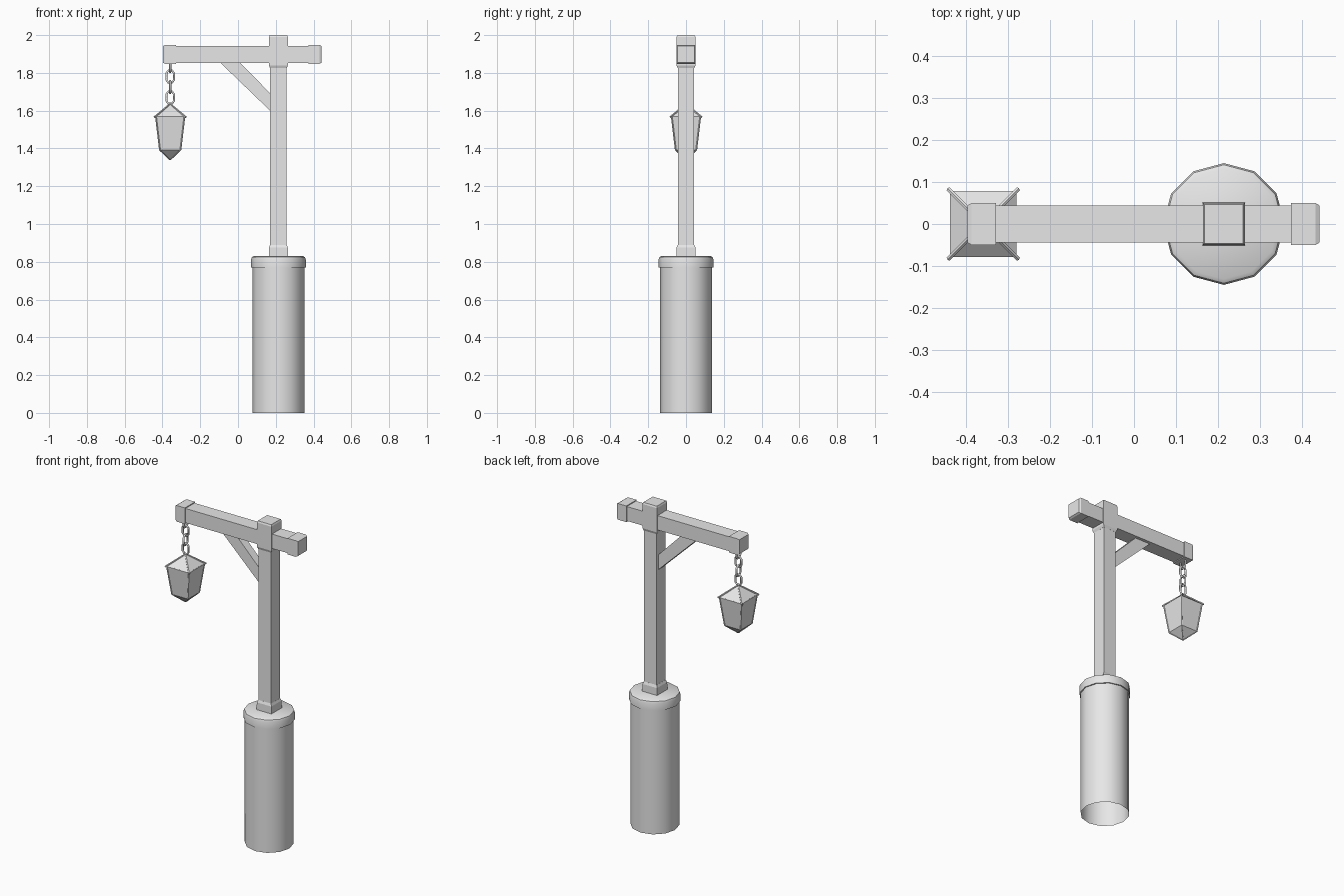
import bpy
import bmesh
from math import pi, cos, sin
from mathutils import Vector, Matrix

if "Cube" in bpy.data.objects:
    bpy.data.objects.remove(bpy.data.objects["Cube"], do_unlink=True)

grey = bpy.data.materials.new("plain grey")
grey.use_nodes = True
grey.diffuse_color = (0.8, 0.8, 0.8, 1)
grey.node_tree.nodes["Principled BSDF"].inputs["Base Color"].default_value = (0.8, 0.8, 0.8, 1)

POST_X = 0.214
LAMP_X = -0.359


def finish(name, bm, smooth=None):
    bmesh.ops.recalc_face_normals(bm, faces=bm.faces)
    mesh = bpy.data.meshes.new(name)
    bm.to_mesh(mesh)
    bm.free()
    mesh.materials.append(grey)
    obj = bpy.data.objects.new(name, mesh)
    bpy.context.collection.objects.link(obj)
    if smooth:
        bpy.ops.object.select_all(action='DESELECT')
        obj.select_set(True)
        bpy.context.view_layer.objects.active = obj
        bpy.ops.object.shade_smooth_by_angle(angle=smooth)
    return obj


def loft(name, sections, sides, origin=(0, 0, 0), turn=0, axis='Z',
         cap_start=True, cap_end=True, smooth=None):
    """Skin regular polygons given as (height, radius) along an axis."""
    bm = bmesh.new()
    rings = []
    for height, radius in sections:
        ring = []
        for i in range(sides):
            a = 2 * pi * i / sides + turn
            u, v = radius * cos(a), radius * sin(a)
            co = (u, v, height) if axis == 'Z' else (height, u, v)
            ring.append(bm.verts.new(Vector(origin) + Vector(co)))
        rings.append(ring)
    for low, high in zip(rings, rings[1:]):
        for i in range(sides):
            j = (i + 1) % sides
            bm.faces.new((low[i], low[j], high[j], high[i]))
    if cap_start:
        bm.faces.new(rings[0][::-1])
    if cap_end:
        bm.faces.new(rings[-1])
    return finish(name, bm, smooth)


def square(name, sections, origin=(0, 0, 0), axis='Z', **kw):
    """Square loft: sections are (height, half width)."""
    return loft(name, [(h, r * 2 ** 0.5) for h, r in sections], 4,
                origin, pi / 4, axis, **kw)


def rod(name, start, end, radius):
    start, end = Vector(start), Vector(end)
    span = end - start
    bm = bmesh.new()
    place = Matrix.Translation((start + end) / 2) @ span.to_track_quat('Z', 'Y').to_matrix().to_4x4()
    bmesh.ops.create_cone(bm, cap_ends=True, segments=6, radius1=radius,
                          radius2=radius, depth=span.length, matrix=place)
    return finish(name, bm, 0.9)


# Round pedestal, open underneath, with a rounded rim
post = (POST_X, 0, 0)
loft("pedestal", [(0, 0.138), (0.78, 0.138)], 12, post,
     cap_start=False, cap_end=False, smooth=0.7)
loft("pedestal_rim", [(0.77, 0.136), (0.77, 0.145), (0.812, 0.145), (0.824, 0.141), (0.83, 0.131)],
     12, post, cap_start=False, smooth=0.7)

# Post with wider foot and head
square("post", [(0.82, 0.0435), (1.96, 0.0435)], post)
square("post_foot", [(0.825, 0.051), (0.875, 0.05), (0.89, 0.044)], post)
square("post_head", [(1.825, 0.044), (1.84, 0.05), (1.99, 0.05), (2.0, 0.046)], post)

# Crossbeam and its end caps
beam = (0, 0, 1.898)
square("crossbeam", [(-0.39, 0.0445), (0.43, 0.0445)], beam, 'X')
for side, tip in (("right", -0.397), ("left", 0.442)):
    d = 1 if tip < 0 else -1
    square("beam_cap_" + side, [(tip, 0.044), (tip + d * 0.01, 0.05), (tip + d * 0.068, 0.05)],
           beam, 'X')

# Diagonal brace
bm = bmesh.new()
outline = [(-0.1, 1.86), (0.005, 1.86), (0.18, 1.682), (0.18, 1.59)]
face = bm.faces.new([bm.verts.new((x, -0.026, z)) for x, z in outline])
ext = bmesh.ops.extrude_face_region(bm, geom=[face])
bmesh.ops.translate(bm, vec=(0, 0.052, 0),
                    verts=[v for v in ext["geom"] if isinstance(v, bmesh.types.BMVert)])
finish("brace", bm)

# Chain: links alternate between facing front and side
for n in range(4):
    curve = bpy.data.curves.new("chain_link", 'CURVE')
    curve.dimensions = '3D'
    curve.bevel_depth = 0.006
    curve.bevel_resolution = 1
    spline = curve.splines.new('POLY')
    spline.points.add(7)
    spline.use_cyclic_u = True
    corners = [(0.02, 0.018), (0.01, 0.032), (-0.01, 0.032), (-0.02, 0.018)]
    corners += [(-u, -v) for u, v in corners]
    for p, (u, v) in zip(spline.points, corners):
        z = 1.836 - n * 0.0555 + v
        p.co = (LAMP_X, u, z, 1) if n % 2 == 0 else (LAMP_X + u, 0, z, 1)
    curve.materials.append(grey)
    link = bpy.data.objects.new("chain_link_%d" % (n + 1), curve)
    bpy.context.collection.objects.link(link)

# Lantern: tapered glass box, pyramid roof and pointed base
lamp = (LAMP_X, 0, 0)
square("lantern_body", [(1.392, 0.056), (1.57, 0.077)], lamp, cap_start=False, cap_end=False)
square("lantern_roof", [(1.568, 0.079), (1.632, 0.006)], lamp)
square("lantern_base", [(1.34, 0.003), (1.392, 0.057)], lamp)

# Lantern frame: bars on the hips, corners, eaves and lower edges
for i in range(4):
    a = pi / 4 + i * pi / 2

    def corner(half, z, turn=0):
        r = half * 2 ** 0.5
        return (LAMP_X + r * cos(a + turn), r * sin(a + turn), z)

    rod("roof_bar_%d" % i, corner(0.004, 1.632), corner(0.083, 1.566), 0.0055)
    rod("corner_bar_%d" % i, corner(0.076, 1.568), corner(0.055, 1.392), 0.004)
    rod("base_bar_%d" % i, corner(0.055, 1.392), corner(0.002, 1.342), 0.004)
